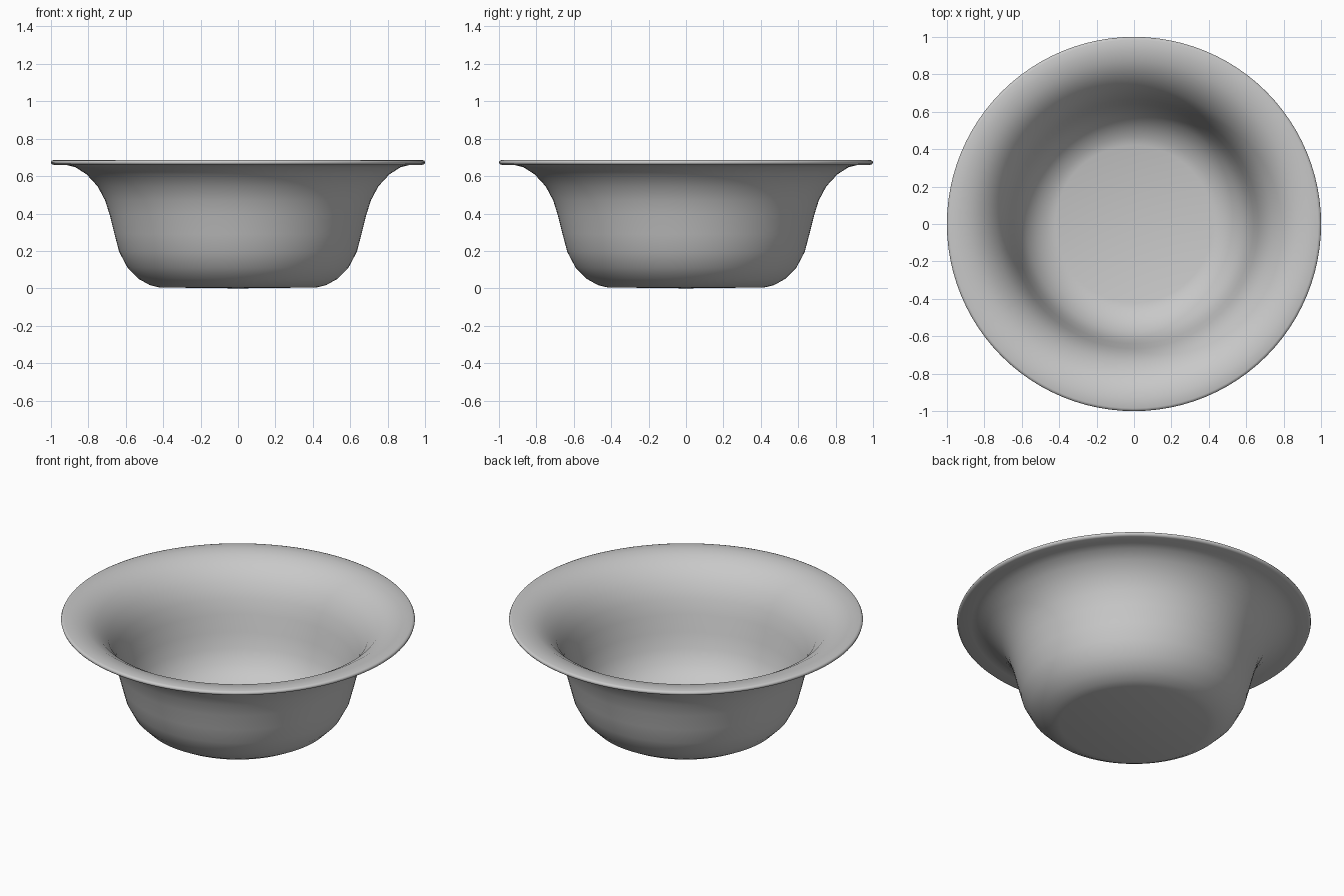
import bpy, bmesh, math

if "Cube" in bpy.data.objects:
    bpy.data.objects.remove(bpy.data.objects["Cube"])

# One plain grey for the whole bowl
grey = bpy.data.materials.new("light grey")
grey.diffuse_color = (0.58, 0.58, 0.58, 1)
grey.use_nodes = True
grey.node_tree.nodes["Principled BSDF"].inputs["Base Color"].default_value = grey.diffuse_color

# Outer wall from the base centre up to the rim, then the rolled lip
outer = [(0, 0), (0.42, 0.005), (0.47, 0.017), (0.53, 0.05), (0.59, 0.11),
         (0.635, 0.195), (0.66, 0.29), (0.685, 0.39), (0.71, 0.47),
         (0.75, 0.545), (0.81, 0.61), (0.87, 0.648), (0.92, 0.66)]
lip = [(0.985, 0.66), (0.997, 0.665), (1.0, 0.674), (0.996, 0.682), (0.985, 0.686)]
# Inner wall back down to the floor
inner = [(0.93, 0.684), (0.87, 0.673), (0.80, 0.633), (0.735, 0.565),
         (0.69, 0.48), (0.665, 0.395), (0.64, 0.295), (0.615, 0.205),
         (0.575, 0.125), (0.52, 0.07), (0.465, 0.037), (0.42, 0.025), (0, 0.02)]
profile = outer + lip + inner

# Spin the profile around z
SIDES = 96
bm = bmesh.new()
verts = [bm.verts.new((r, 0, z)) for r, z in profile]
edges = [bm.edges.new(pair) for pair in zip(verts, verts[1:])]
bmesh.ops.spin(bm, geom=verts + edges, cent=(0, 0, 0), axis=(0, 0, 1),
               angle=math.tau, steps=SIDES, use_merge=True)
bmesh.ops.remove_doubles(bm, verts=bm.verts[:], dist=0.0005)
bmesh.ops.recalc_face_normals(bm, faces=bm.faces[:])

mesh = bpy.data.meshes.new("bowl")
bm.to_mesh(mesh)
bm.free()
mesh.materials.append(grey)
bowl = bpy.data.objects.new("bowl", mesh)
bpy.context.collection.objects.link(bowl)

# Smooth walls, sharp only where the surface truly breaks
bpy.context.view_layer.objects.active = bowl
bowl.select_set(True)
bpy.ops.object.shade_smooth_by_angle(angle=math.radians(50))
